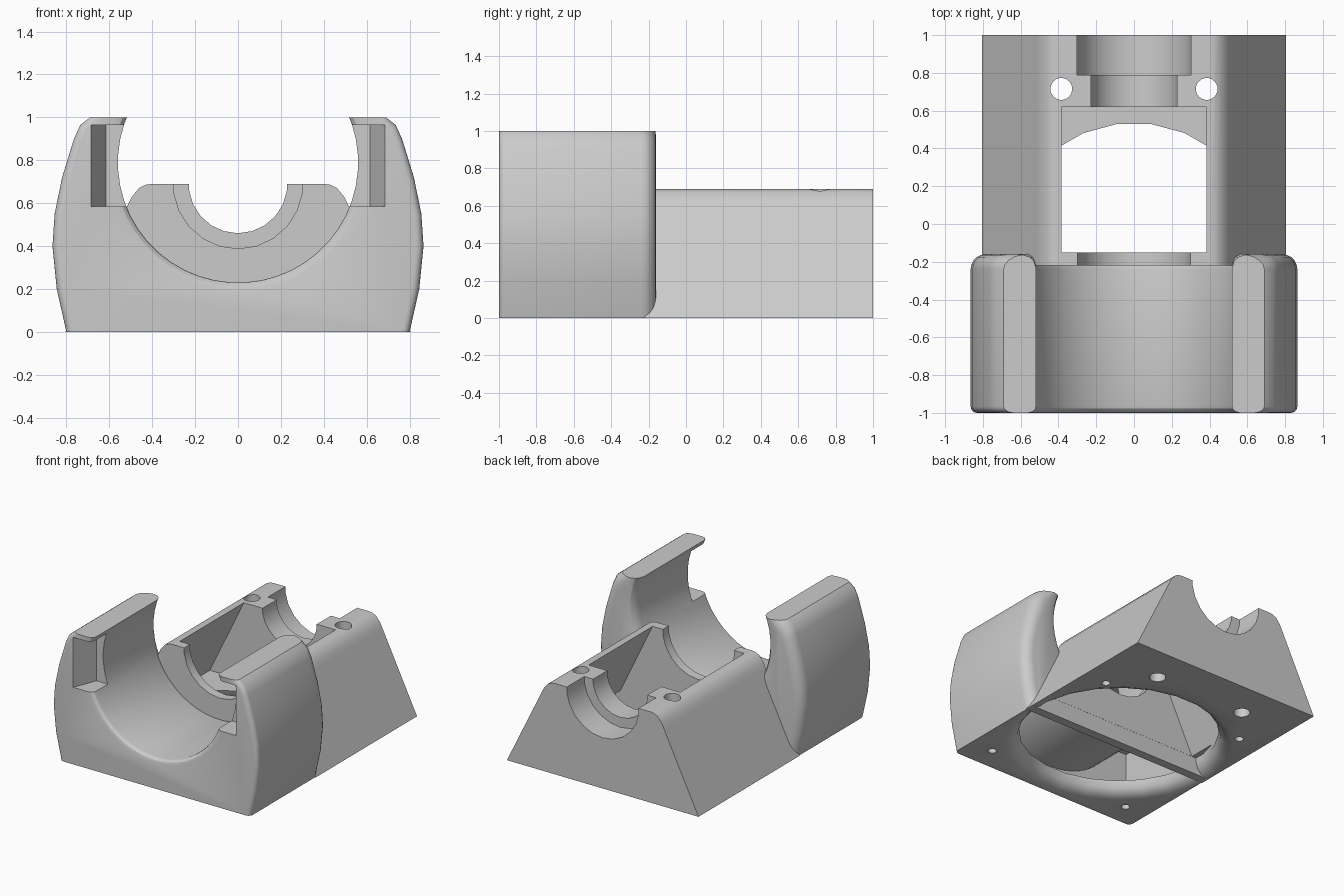
import bpy, bmesh
from math import sin, cos, pi, asin

if "Cube" in bpy.data.objects:
    bpy.data.objects.remove(bpy.data.objects["Cube"])

grey = bpy.data.materials.new("plain_grey")
grey.use_nodes = True
grey.diffuse_color = (0.6, 0.6, 0.6, 1)
grey.node_tree.nodes["Principled BSDF"].inputs["Base Color"].default_value = (0.6, 0.6, 0.6, 1)

CHANNEL_Z = 0.79
BORE_Z = 0.69


def face_outward(bm):
    """Make the faces consistent, then flip them all if the volume is negative."""
    bm.normal_update()
    bmesh.ops.recalc_face_normals(bm, faces=bm.faces[:])
    bm.normal_update()
    volume = sum(f.normal.dot(f.verts[0].co) * f.calc_area() for f in bm.faces)
    if volume < 0:
        bmesh.ops.reverse_faces(bm, faces=bm.faces[:])
        bm.normal_update()


def finish(bm, name):
    face_outward(bm)
    mesh = bpy.data.meshes.new(name)
    bm.to_mesh(mesh)
    bm.free()
    mesh.materials.append(grey)
    obj = bpy.data.objects.new(name, mesh)
    bpy.context.collection.objects.link(obj)
    return obj


def loft(rings):
    """Closed solid through rings of equal point count."""
    bm = bmesh.new()
    loops = [[bm.verts.new(p) for p in ring] for ring in rings]
    for a, b in zip(loops, loops[1:]):
        for i in range(len(a)):
            bm.faces.new((a[i - 1], a[i], b[i], b[i - 1]))
    bm.faces.new(loops[0][::-1])
    bm.faces.new(loops[-1])
    face_outward(bm)
    return bm


def prism(half, y0, y1):
    """Mirror a half outline (x, z) and extrude it along y."""
    outline = half + [(-x, z) for x, z in reversed(half) if abs(x) > 1e-6]
    return loft([[(x, y, z) for x, z in outline] for y in (y0, y1)])


def round_rim(bm, y, size):
    """Round the sides of one end, leaving floor and top edges sharp."""
    rim = [e for e in bm.edges
           if all(abs(v.co.y - y) < 1e-5 for v in e.verts)
           and abs(e.verts[0].co.z - e.verts[1].co.z) > 0.001]
    bmesh.ops.bevel(bm, geom=rim, offset=size, offset_type='OFFSET', segments=5,
                    profile=0.5, affect='EDGES', clamp_overlap=False)


def turned(name, profile, center, axis, segments):
    """Solid of revolution from (radius, height) pairs, along y or z."""
    rings = []
    for r, h in profile:
        ring = []
        for i in range(segments):
            a = 2 * pi * (i + 0.5) / segments
            u, v = r * cos(a), r * sin(a)
            p = (u, h, v) if axis == 'Y' else (u, v, h)
            ring.append([c + q for c, q in zip(center, p)])
        rings.append(ring)
    return finish(loft(rings), name)


def length(mesh):
    ys = [v.co.y for v in mesh.vertices] or [0]
    return max(ys) - min(ys)


def cut(target, tool):
    """Subtract the tool, trying a second solver if the first loses the part."""
    mod = target.modifiers.new("cut", 'BOOLEAN')
    mod.operation = 'DIFFERENCE'
    mod.object = tool
    result = target.data
    for solver in ('EXACT', 'MANIFOLD'):
        mod.solver = solver
        bpy.context.view_layer.update()
        graph = bpy.context.evaluated_depsgraph_get()
        mesh = bpy.data.meshes.new_from_object(target.evaluated_get(graph))
        if abs(length(mesh) - length(target.data)) < 0.01:
            result = mesh
            break
    target.modifiers.clear()
    target.data = result
    bpy.data.objects.remove(tool)


def cut_floor(target, pin_y):
    """Round floor opening with a rounded rim, and a pair of pin holes."""
    rim = [(0.79, -0.05), (0.79, 0), (0.745, 0.018), (0.715, 0.05), (0.7, 0.1), (0.7, 0.13)]
    cut(target, turned("floor_opening", rim, (0, -0.165, 0), 'Z', 24))
    for side in (-1, 1):
        cut(target, turned("pin_hole", [(0.03, -0.1), (0.03, 0.08)],
                           (side * 0.61, pin_y, 0), 'Z', 12))


def trough(radius, z_top, steps):
    """Half arc under the front channel, from the side down to the middle."""
    start = asin((z_top - CHANNEL_Z) / radius)
    angles = [start + (-pi / 2 - start) * i / steps for i in range(steps + 1)]
    return [(radius * cos(a), CHANNEL_Z + radius * sin(a)) for a in angles]


# Rear body with sloping sides and a hollow middle
body = finish(prism([(0.805, 0), (0.515, 0.59), (0.495, 0.63), (0.46, 0.672),
                     (0.43, 0.686), (0.4, 0.69)], -0.22, 1), "rear_body")
hollow = prism([(0.67, 0.1), (0.385, 0.69), (0.334, 0.8)], -0.15, 0.62)
cut(body, finish(hollow, "rear_hollow"))
cut_floor(body, 0.42)

# Stepped bore through the end walls, and bolt holes
for name, radius, y0, y1 in (("wall_bore", 0.302, -0.3, -0.1),
                             ("neck_bore", 0.23, 0.55, 0.85),
                             ("rear_bore", 0.305, 0.79, 1.1)):
    cut(body, turned(name, [(radius, y0), (radius, y1)], (0, 0, BORE_Z), 'Y', 22))
for side in (-1, 1):
    cut(body, turned("bolt_hole", [(0.058, -0.1), (0.058, 0.9)],
                     (side * 0.385, 0.715, 0), 'Z', 20))

# Front cradle with bulging sides
shell = prism([(0.8, 0), (0.845, 0.2), (0.865, 0.4), (0.855, 0.55), (0.82, 0.72),
               (0.765, 0.9), (0.735, 0.965), (0.69, 1)], -1, -0.16)
round_rim(shell, -1, 0.035)
round_rim(shell, -0.16, 0.08)
cradle = finish(shell, "front_cradle")

# Open channel, flared at both ends
flare = [(0.6, -1.1), (0.6, -1), (0.578, -0.993), (0.564, -0.978), (0.56, -0.96),
         (0.56, -0.24), (0.57, -0.2), (0.59, -0.175), (0.635, -0.16), (0.635, -0.1)]
cut(cradle, turned("channel", flare, (0, 0, CHANNEL_Z), 'Y', 48))

# Hollow under the channel
under = [(0.7, 0.1), (0.7, 0.5)] + trough(0.64, 0.5, 10)
cut(cradle, finish(prism(under, -0.92, -0.22), "front_hollow"))
cut_floor(cradle, -0.82)

# Tapered pocket in the front of each arm
for side in (-1, 1):
    plan = [(0.45, -1.1), (0.72, -1.1), (0.685, -1), (0.615, -0.82), (0.45, -0.82)]
    pocket = loft([[(side * x, y, z) for x, y in plan] for z in (0.585, 0.965)])
    cut(cradle, finish(pocket, "arm_pocket"))

# Wall crossing the floor opening
wall = finish(prism([(0.795, 0), (0.725, 0.14)], -0.219, -0.151), "cross_wall")

# Smooth curves with sharp edges kept
for part in (body, cradle, wall):
    bpy.ops.object.select_all(action='DESELECT')
    part.select_set(True)
    bpy.context.view_layer.objects.active = part
    bpy.ops.object.shade_smooth_by_angle(angle=0.5)
